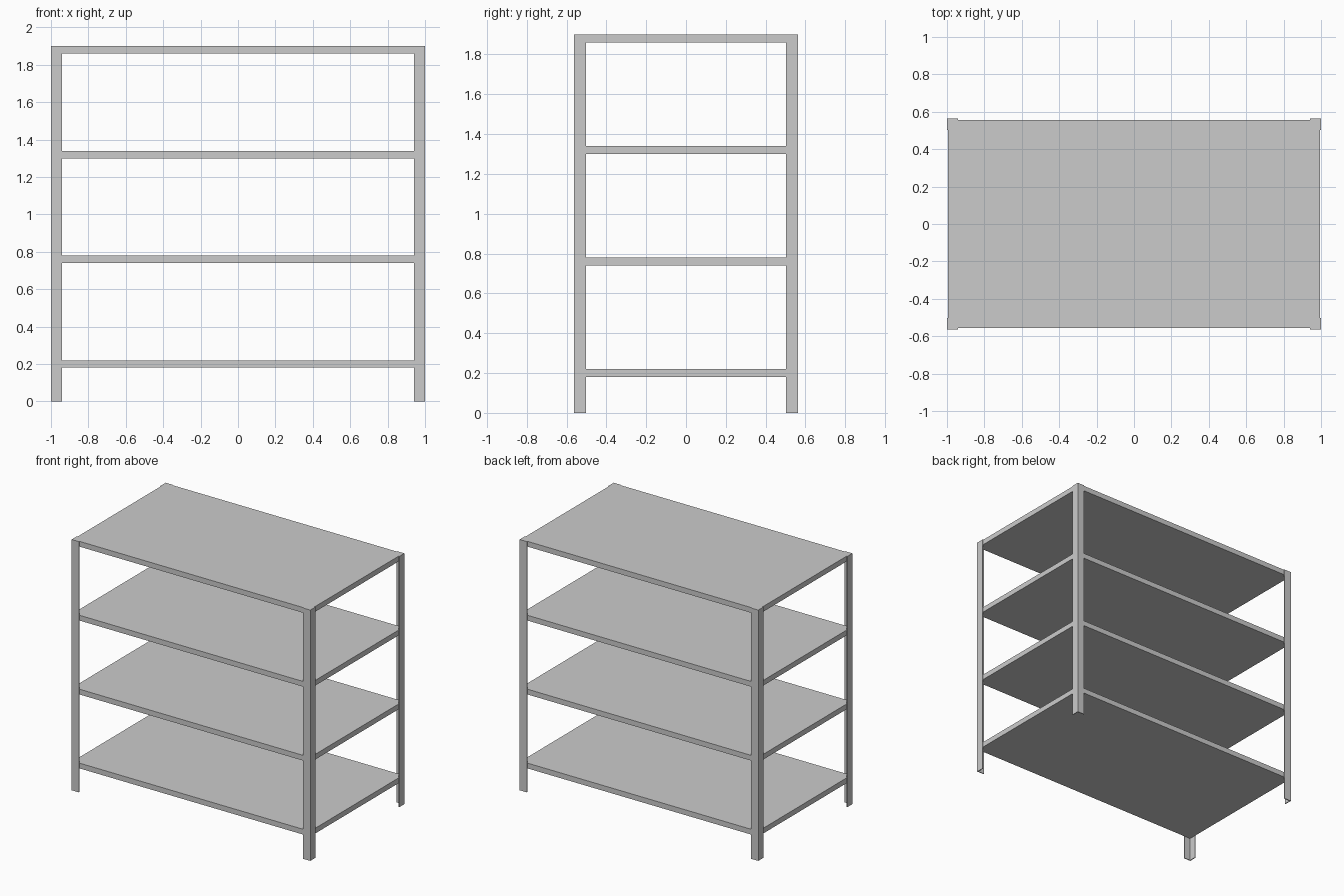
import bpy, bmesh

if "Cube" in bpy.data.objects:
    bpy.data.objects.remove(bpy.data.objects["Cube"])

HX, HY, H = 1.0, 0.563, 1.90   # half width, half depth, height
FLANGE, T = 0.06, 0.006        # angle-iron flange width and gauge
SHELF = 0.04                   # shelf thickness


def add_object(name, bm):
    bmesh.ops.recalc_face_normals(bm, faces=bm.faces)
    mesh = bpy.data.meshes.new(name)
    bm.to_mesh(mesh)
    bm.free()
    obj = bpy.data.objects.new(name, mesh)
    bpy.context.collection.objects.link(obj)


def extrude_profile(name, points, z0, z1):
    bm = bmesh.new()
    face = bm.faces.new([bm.verts.new((x, y, z0)) for x, y in points])
    res = bmesh.ops.extrude_face_region(bm, geom=[face], use_keep_orig=True)
    top = [v for v in res["geom"] if isinstance(v, bmesh.types.BMVert)]
    bmesh.ops.translate(bm, verts=top, vec=(0, 0, z1 - z0))
    add_object(name, bm)


# Four L-section corner posts, open toward the inside
profile = [(0, 0), (FLANGE, 0), (FLANGE, T), (T, T), (T, FLANGE), (0, FLANGE)]
for sx, side in ((-1, "left"), (1, "right")):
    for sy, end in ((-1, "front"), (1, "back")):
        pts = [(sx * (HX - x), sy * (HY - y)) for x, y in profile]
        extrude_profile(f"{end}_{side}_post", pts, 0, H)

# Four solid shelves nested inside the posts
x, y = HX - T, HY - T
for i in range(4):
    z = 0.18 + 0.56 * i
    extrude_profile(f"shelf_{i + 1}", [(-x, -y), (x, -y), (x, y), (-x, y)], z, z + SHELF)
